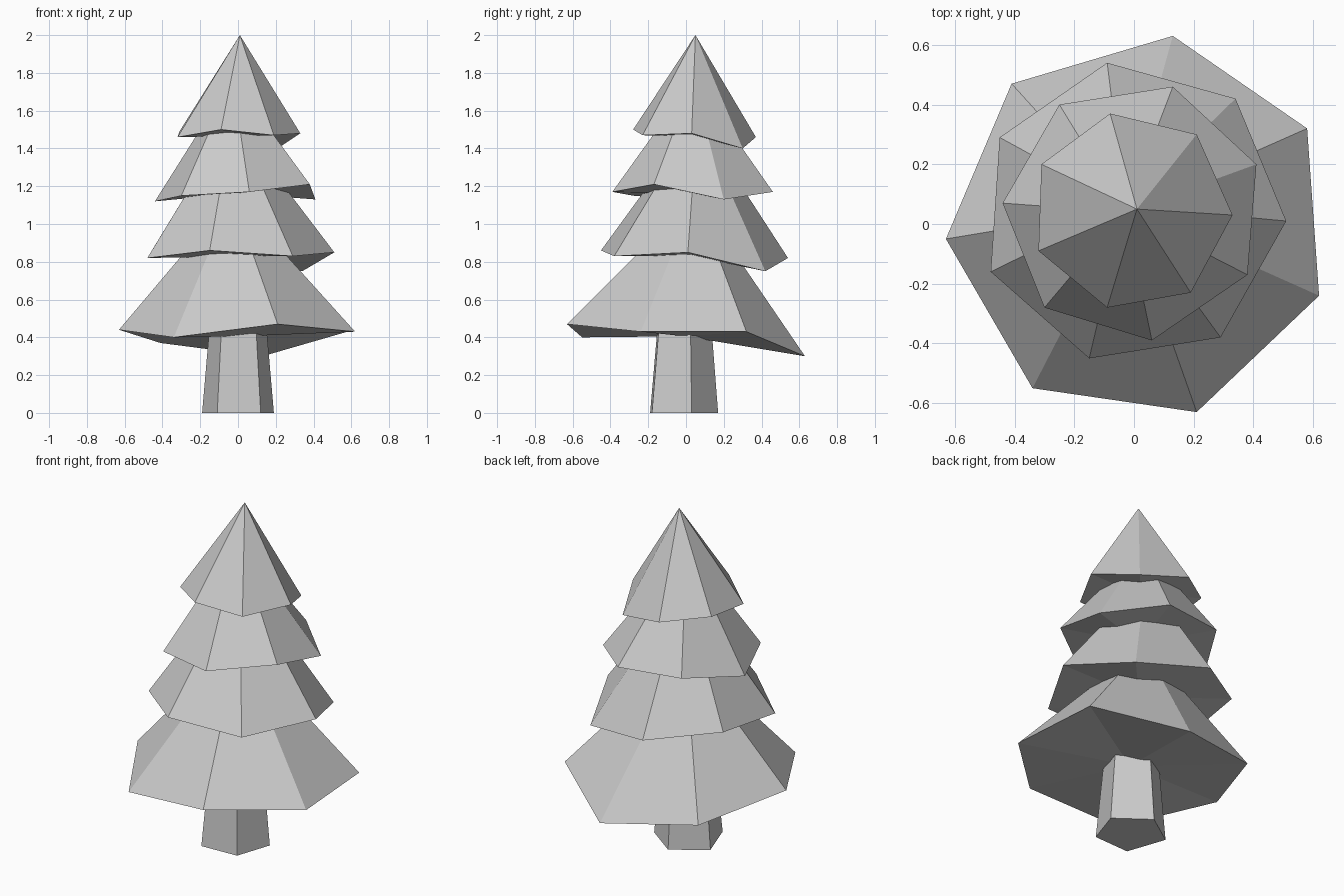
import bpy
import bmesh
from mathutils import Vector

# Remove the default object
default_cube = bpy.data.objects.get("Cube")
if default_cube:
    bpy.data.objects.remove(default_cube, do_unlink=True)


def make_material(name, colour):
    material = bpy.data.materials.new(name)
    material.use_nodes = True
    material.diffuse_color = colour
    shader = next(n for n in material.node_tree.nodes if n.type == 'BSDF_PRINCIPLED')
    shader.inputs["Base Color"].default_value = colour
    shader.inputs["Roughness"].default_value = 0.9
    return material


grey = make_material("plain grey", (0.6, 0.6, 0.6, 1))


def fan(bm, ring, centre):
    """Close a ring of vertices with triangles around a centre point."""
    hub = bm.verts.new(centre)
    for i, vert in enumerate(ring):
        bm.faces.new((vert, ring[i - 1], hub))


def average(points):
    return sum(points, Vector()) / len(points)


def tapered_part(name, outline, apex, cut):
    """Taper an outline towards an apex, stopping at the fraction cut (full cone at one)."""
    bm = bmesh.new()
    points = [Vector(p) for p in outline]
    apex = Vector(apex)
    lower = [bm.verts.new(p) for p in points]
    fan(bm, lower, average(points))
    if cut < 1:
        tops = [p.lerp(apex, cut) for p in points]
        upper = [bm.verts.new(p) for p in tops]
        for i in range(len(lower)):
            bm.faces.new((lower[i - 1], lower[i], upper[i], upper[i - 1]))
        fan(bm, upper, average(tops))
    else:
        fan(bm, lower, apex)
    bmesh.ops.recalc_face_normals(bm, faces=bm.faces[:])
    mesh = bpy.data.meshes.new(name)
    bm.to_mesh(mesh)
    bm.free()
    mesh.materials.append(grey)
    part = bpy.data.objects.new(name, mesh)
    bpy.context.scene.collection.objects.link(part)
    return part


# Five-sided trunk, narrowing upwards into the lowest branches
trunk_foot = [(.19, .03, 0), (0, .17, 0), (-.19, .04, 0), (-.11, -.19, 0), (.12, -.18, 0)]
tapered_part("trunk", trunk_foot, (0, 0, 2.2), .22)

# Uneven seven-sided branch tiers, each rising into the one above
lowest_rim = [(.13, .63, .3), (.58, .32, .43), (.62, -.24, .43), (.21, -.63, .47),
              (-.34, -.55, .4), (-.63, -.05, .44), (-.41, .47, .37)]
tapered_part("lowest_branches", lowest_rim, (-.03, .05, 1.15), .7)

lower_rim = [(-.09, .54, .82), (.34, .42, .75), (.51, .01, .85), (.29, -.38, .83),
             (-.15, -.45, .86), (-.48, -.16, .82), (-.45, .29, .87)]
tapered_part("lower_branches", lower_rim, (-.03, .06, 1.56), .6)

upper_rim = [(.13, .46, 1.17), (.41, .2, 1.13), (.38, -.17, 1.21), (.06, -.39, 1.17),
             (-.3, -.28, 1.15), (-.44, .07, 1.12), (-.25, .4, 1.18)]
tapered_part("upper_branches", upper_rim, (-.03, .04, 1.77), .6)

# Pointed treetop
top_rim = [(-.08, .37, 1.46), (.21, .3, 1.4), (.33, .03, 1.48), (.19, -.23, 1.47),
           (-.09, -.28, 1.5), (-.32, -.09, 1.46), (-.31, .2, 1.49)]
tapered_part("treetop", top_rim, (.01, .05, 2), 1)
